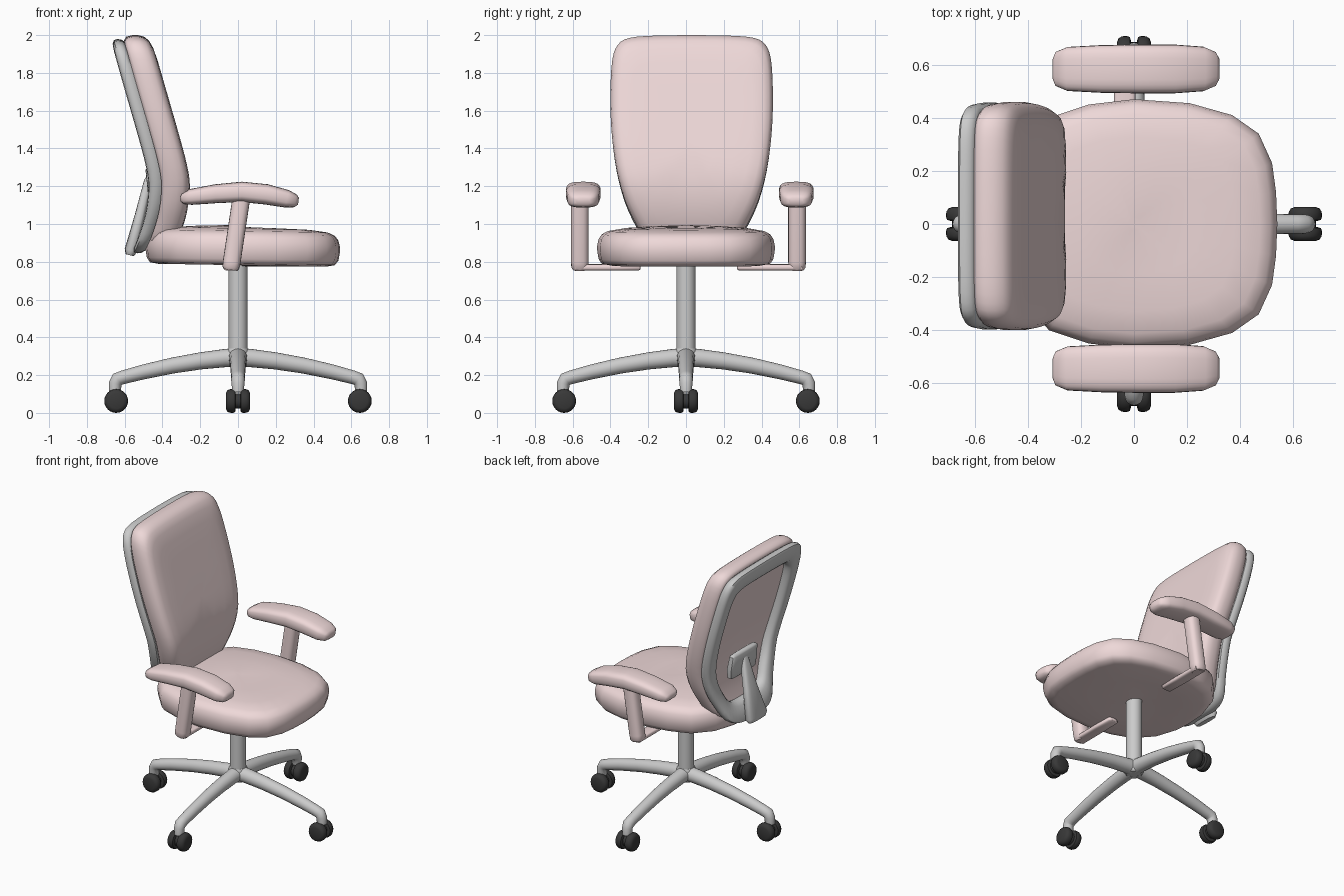
import bpy, bmesh
from math import cos, sin, pi, radians
from mathutils import Vector

if "Cube" in bpy.data.objects:
    bpy.data.objects.remove(bpy.data.objects["Cube"])


def material(name, col):
    m = bpy.data.materials.new(name)
    m.diffuse_color = (*col, 1)
    m.use_nodes = True
    m.node_tree.nodes["Principled BSDF"].inputs["Base Color"].default_value = m.diffuse_color
    return m


PINK = material("pink_fabric", (0.86, 0.69, 0.69))
BLACK = material("black_rubber", (0.04, 0.04, 0.04))


def loft(name, rings, mat=None, closed=False, angle=50):
    """Skin a list of equal-length rings; cap the ends unless closed."""
    bm = bmesh.new()
    vs = [[bm.verts.new(p) for p in r] for r in rings]
    n = len(vs[0])
    pairs = list(zip(vs, vs[1:])) + ([(vs[-1], vs[0])] if closed else [])
    for a, b in pairs:
        for i in range(n):
            j = (i + 1) % n
            bm.faces.new((a[i], a[j], b[j], b[i]))
    if not closed:
        bm.faces.new(vs[0])
        bm.faces.new(vs[-1])
    bmesh.ops.recalc_face_normals(bm, faces=bm.faces)
    me = bpy.data.meshes.new(name)
    bm.to_mesh(me)
    bm.free()
    me.shade_smooth()
    me.set_sharp_from_angle(angle=radians(angle))
    if mat:
        me.materials.append(mat)
    ob = bpy.data.objects.new(name, me)
    bpy.context.collection.objects.link(ob)
    return ob


def sweep(name, path, sizes, side, mat=None, power=2.0, n=20, angle=50):
    """Sweep a superellipse of half sizes (side, up) along a path."""
    path = [Vector(p) for p in path]
    side = Vector(side)
    rings = []
    for i, p in enumerate(path):
        t = path[min(i + 1, len(path) - 1)] - path[max(i - 1, 0)]
        up = t.normalized().cross(side)
        ring = []
        for k in range(n):
            c, s = cos(2 * pi * k / n), sin(2 * pi * k / n)
            u = abs(c) ** (2 / power) * (1 if c > 0 else -1)
            v = abs(s) ** (2 / power) * (1 if s > 0 else -1)
            ring.append(p + side * u * sizes[i][0] + up * v * sizes[i][1])
        rings.append(ring)
    return loft(name, rings, mat, angle=angle)


def spline(pts, steps=4):
    """Catmull-Rom resampling of an open 2D point list."""
    P = [Vector(p) for p in pts]
    P = [2 * P[0] - P[1]] + P + [2 * P[-1] - P[-2]]
    out = []
    for a, b, c, d in zip(P, P[1:], P[2:], P[3:]):
        for k in range(steps):
            t = k / steps
            out.append(0.5 * (2 * b + (c - a) * t + (2 * a - 5 * b + 4 * c - d) * t * t
                              + (3 * b - a - 3 * c + d) * t ** 3))
    return out + [P[-2]]


# Backrest outline (half width, z) and side-view spine (z, x)
half = spline([(0, .86), (.14, .865), (.235, .905), (.295, 1.0), (.355, 1.13), (.4, 1.3),
               (.425, 1.5), (.43, 1.7), (.42, 1.87), (.39, 1.95), (.33, 1.985), (.2, 1.997), (0, 2.0)], 3)
outline = [(p.x, p.y) for p in half] + [(-p.x, p.y) for p in half[-2:0:-1]]
spine = spline([(.8, -.53), (.9, -.475), (1.05, -.425), (1.2, -.408), (1.32, -.425),
                (1.5, -.473), (1.75, -.545), (2.02, -.62)], 5)


def spine_x(z):
    for a, b in zip(spine, spine[1:]):
        if z <= b.x:
            return a.y + (b.y - a.y) * (z - a.x) / (b.x - a.x)
    return spine[-1].y


def back_ring(scale, depth, dz=0.0):
    ring = []
    for y, z in outline:
        zz = 1.43 + (z - 1.43) * scale + dz
        ring.append((spine_x(zz) + depth, .03 + y * scale, zz))
    return ring


# Back cushion
loft("back_cushion", [back_ring(s, d) for s, d in (
    (.05, 0), (.3, 0), (.5, 0), (.7, 0), (.85, 0), (.95, .003), (.985, .02), (1, .055), (1, .085),
    (.985, .115), (.95, .135), (.88, .147), (.75, .152), (.55, .153), (.3, .153), (.05, .153))], PINK)

# Back frame ring
loft("back_frame", [back_ring(s, d, -.018) for s, d in (
    (.97, .004), (.99, -.01), (.995, -.03), (.985, -.05), (.95, -.062), (.88, -.066),
    (.81, -.062), (.775, -.045), (.77, -.02), (.78, .004))], closed=True)

# Lumbar plate and tapered support behind the back
sweep("lumbar_plate", [(-.452, .03, 1.13), (-.452, .03, 1.14), (-.455, .03, 1.2),
                       (-.468, .03, 1.29), (-.47, .03, 1.3)],
      [(.12, .012), (.138, .022), (.145, .026), (.138, .022), (.12, .012)], (0, 1, 0), power=5)
sweep("back_support", [(-.465, .03, 1.26), (-.475, .03, 1.23), (-.52, .03, 1.04),
                       (-.567, .03, .86), (-.573, .03, .835)],
      [(.02, .012), (.03, .022), (.06, .028), (.1, .034), (.085, .022)], (0, 1, 0), power=3)

# Seat
seat_half = [(.54, 0), (.535, .12), (.52, .23), (.47, .34), (.37, .41), (.21, .455), (0, .47),
             (-.17, .45), (-.32, .4), (-.43, .28), (-.48, .13), (-.49, 0)]
seat_line = seat_half + [(x, -y) for x, y in seat_half[-2:0:-1]]
loft("seat", [[(x * s, y * s, z - .015 * x) for x, y in seat_line] for s, z in (
    (.05, .782), (.5, .782), (.86, .782), (.95, .79), (.985, .815), (1, .86), (1, .885), (.985, .92),
    (.95, .945), (.88, .963), (.7, .977), (.4, .985), (.05, .987))], PINK)

# Armrests
pad = [(-.305, .04, 1.13, .012), (-.293, .065, 1.132, .028), (-.25, .083, 1.143, .042),
       (-.12, .09, 1.16, .05), (.02, .092, 1.17, .054), (.15, .092, 1.157, .054),
       (.26, .084, 1.133, .047), (.305, .065, 1.122, .034), (.32, .04, 1.12, .018)]
for s, tag in ((1, "left"), (-1, "right")):
    yc = .02 + s * .564
    yp = .013 + s * .575
    sweep("arm_pad_" + tag, [(x, yc, z) for x, w, z, h in pad], [(w, h) for x, w, z, h in pad],
          (0, 1, 0), PINK, 3.2, 24)
    sweep("arm_post_" + tag, [(.018, yp, 1.14), (-.033, yp, .8), (-.038, yp, .77), (-.04, yp, .757)],
          [(.047, .047), (.047, .047), (.045, .045), (.036, .036)], (0, 1, 0), PINK, 2.6)
    sweep("arm_bar_" + tag, [(-.035, .015 + s * y, .77) for y in (.255, .265, .4, .6)],
          [(.025, .009), (.037, .016), (.04, .017), (.04, .017)], (1, 0, 0), PINK, 3.5)

# Column and hub
sweep("column", [(0, 0, .25), (0, 0, .8)], [(.051, .051)] * 2, (1, 0, 0), n=24)
sweep("hub", [(0, 0, .245), (0, 0, .26), (0, 0, .325), (0, 0, .34)],
      [(.048, .048), (.06, .06), (.06, .06), (.052, .052)], (1, 0, 0), n=24)

# Four legs with twin-wheel casters
leg = [(.03, .292, .05), (.07, .29, .048), (.2, .275, .045), (.35, .25, .042), (.5, .217, .039),
       (.61, .188, .036), (.638, .178, .037), (.65, .155, .034), (.652, .11, .031)]
wheel = [(.012, .048), (.016, .059), (.027, .063), (.045, .062), (.058, .055), (.064, .04)]
for i in range(4):
    a = i * pi / 2
    d = Vector((cos(a), sin(a), 0))
    side = Vector((-sin(a), cos(a), 0))
    up = Vector((0, 0, 1))
    sweep(f"leg_{i + 1}", [d * r + up * z for r, z, w in leg], [(w, w) for r, z, w in leg], side)
    centre = d * .645 + up * .063
    for s in (1, -1):
        sweep(f"caster_wheel_{i + 1}_{'a' if s > 0 else 'b'}", [centre + side * s * o for o, r in wheel],
              [(r, r) for o, r in wheel], d, BLACK, n=24)
    sweep(f"caster_axle_{i + 1}", [centre - side * .02, centre + side * .02], [(.04, .04)] * 2, d, BLACK)
